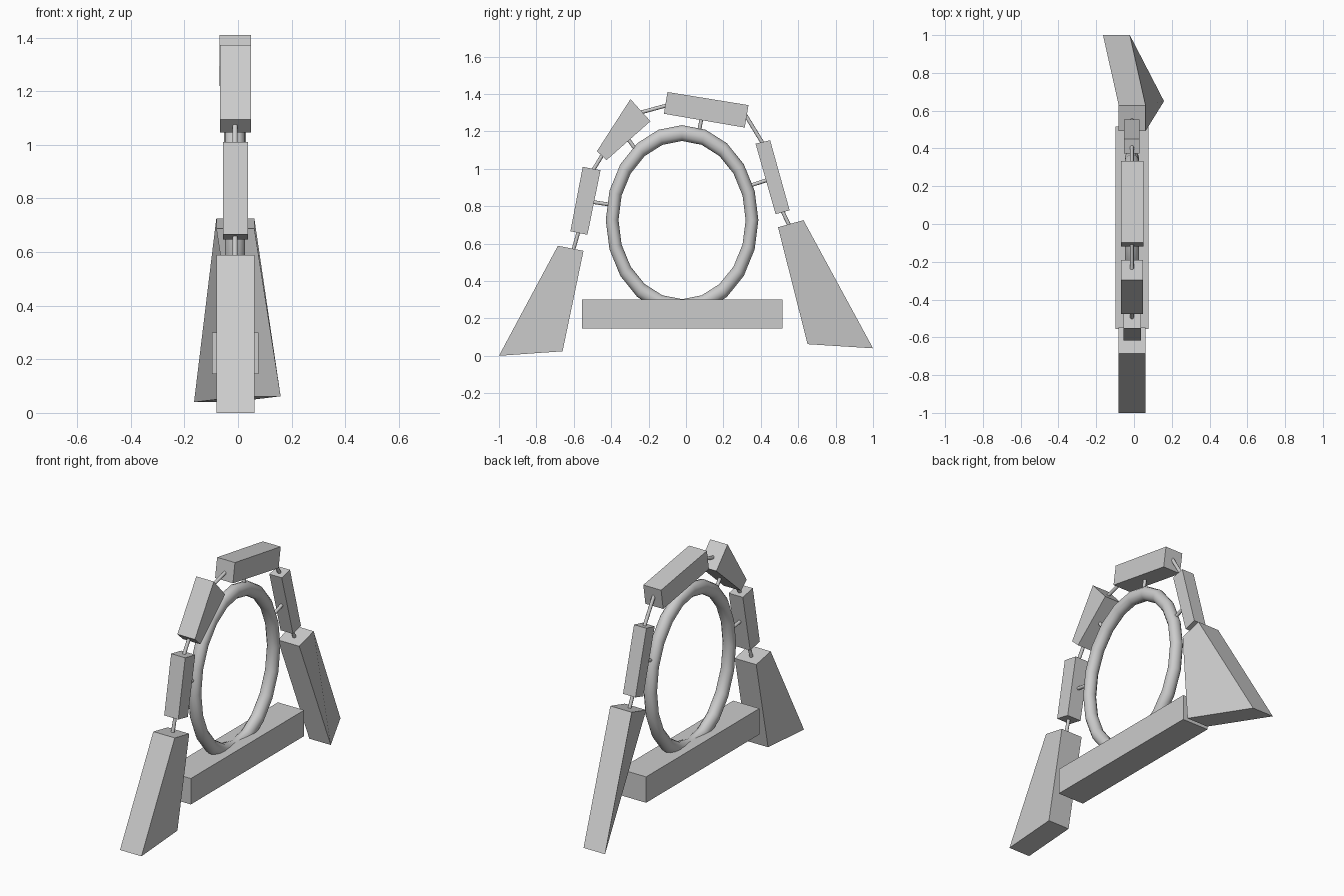
import bpy, bmesh, math
from mathutils import Vector

if "Cube" in bpy.data.objects:
    bpy.data.objects.remove(bpy.data.objects["Cube"])

grey = bpy.data.materials.new("plain grey")
grey.diffuse_color = (0.6, 0.6, 0.6, 1)
grey.use_nodes = True
grey.node_tree.nodes["Principled BSDF"].inputs["Base Color"].default_value = grey.diffuse_color


def finish(name, bm):
    bmesh.ops.recalc_face_normals(bm, faces=bm.faces)
    mesh = bpy.data.meshes.new(name)
    bm.to_mesh(mesh)
    bm.free()
    mesh.materials.append(grey)
    obj = bpy.data.objects.new(name, mesh)
    bpy.context.collection.objects.link(obj)
    return obj


def block(name, profile, x0, x1, shifts=(0, 0, 0, 0)):
    """Extrude a side profile of (y, z) corners across x, each corner shifted in x."""
    bm = bmesh.new()
    left = [bm.verts.new((x0 + s, y, z)) for (y, z), s in zip(profile, shifts)]
    right = [bm.verts.new((x1 + s, y, z)) for (y, z), s in zip(profile, shifts)]
    bm.faces.new(left)
    bm.faces.new(right)
    for i in range(4):
        j = (i + 1) % 4
        bm.faces.new((left[i], left[j], right[j], right[i]))
    return finish(name, bm)


def rod(name, a, b, x=-0.011, r=0.01):
    """Thin round rod between two (y, z) points."""
    a, b = Vector((x, *a)), Vector((x, *b))
    d = b - a
    bm = bmesh.new()
    bmesh.ops.create_cone(bm, cap_ends=True, segments=12, radius1=r, radius2=r, depth=d.length)
    obj = finish(name, bm)
    obj.location = (a + b) / 2
    obj.rotation_mode = 'QUATERNION'
    obj.rotation_quaternion = d.to_track_quat('Z', 'Y')
    smooth(obj)


def smooth(obj):
    bpy.ops.object.select_all(action='DESELECT')
    obj.select_set(True)
    bpy.context.view_layer.objects.active = obj
    bpy.ops.object.shade_smooth_by_angle(angle=math.radians(40))


# base and the two splayed legs (the back one twists at its foot)
block("base", [(-0.556, 0.145), (0.516, 0.145), (0.516, 0.30), (-0.556, 0.30)], -0.097, 0.077)
block("front_leg", [(-1, 0), (-0.66, 0.024), (-0.548, 0.561), (-0.685, 0.588)], -0.081, 0.061)
block("back_leg", [(0.65, 0.062), (1, 0.04), (0.628, 0.725), (0.492, 0.687)],
      -0.081, 0.061, (0.098, -0.083, 0, 0))

# arch blocks
block("front_lower_block", [(-0.618, 0.666), (-0.527, 0.647), (-0.457, 0.992), (-0.552, 1.01)], -0.056, 0.037)
block("front_upper_block", [(-0.476, 1.094), (-0.425, 1.046), (-0.19, 1.254), (-0.297, 1.372)], -0.068, 0.048)
block("top_block", [(-0.099, 1.41), (-0.118, 1.294), (0.314, 1.22), (0.334, 1.34)], -0.069, 0.049)
block("back_upper_block", [(0.372, 1.134), (0.479, 0.757), (0.554, 0.778), (0.45, 1.152)], -0.053, 0.029)

# connecting rods between blocks, then spokes to the ring
links = [((-0.61, 0.54), (-0.57, 0.68)), ((-0.51, 0.97), (-0.44, 1.085)),
         ((-0.26, 1.296), (-0.09, 1.342)), ((0.31, 1.30), (0.42, 1.12)),
         ((0.51, 0.785), (0.56, 0.68))]
spokes = [((-0.52, 0.825), (-0.39, 0.806)), ((-0.325, 1.18), (-0.26, 1.09)),
          ((0.087, 1.29), (0.068, 1.19)), ((0.45, 0.945), (0.35, 0.912))]
for i, (a, b) in enumerate(links):
    rod(f"link_rod_{i + 1}", a, b)
for i, (a, b) in enumerate(spokes):
    rod(f"ring_spoke_{i + 1}", a, b)

# oval ring standing in the base
bpy.ops.mesh.primitive_torus_add(major_radius=0.374, minor_radius=0.034, major_segments=20,
                                 minor_segments=12, location=(-0.011, -0.021, 0.7255),
                                 rotation=(0, math.pi / 2, 0))
ring = bpy.context.object
ring.name = "oval_ring"
ring.scale = (1.244, 1, 1.1)  # local x is the vertical axis
ring.data.materials.append(grey)
smooth(ring)
